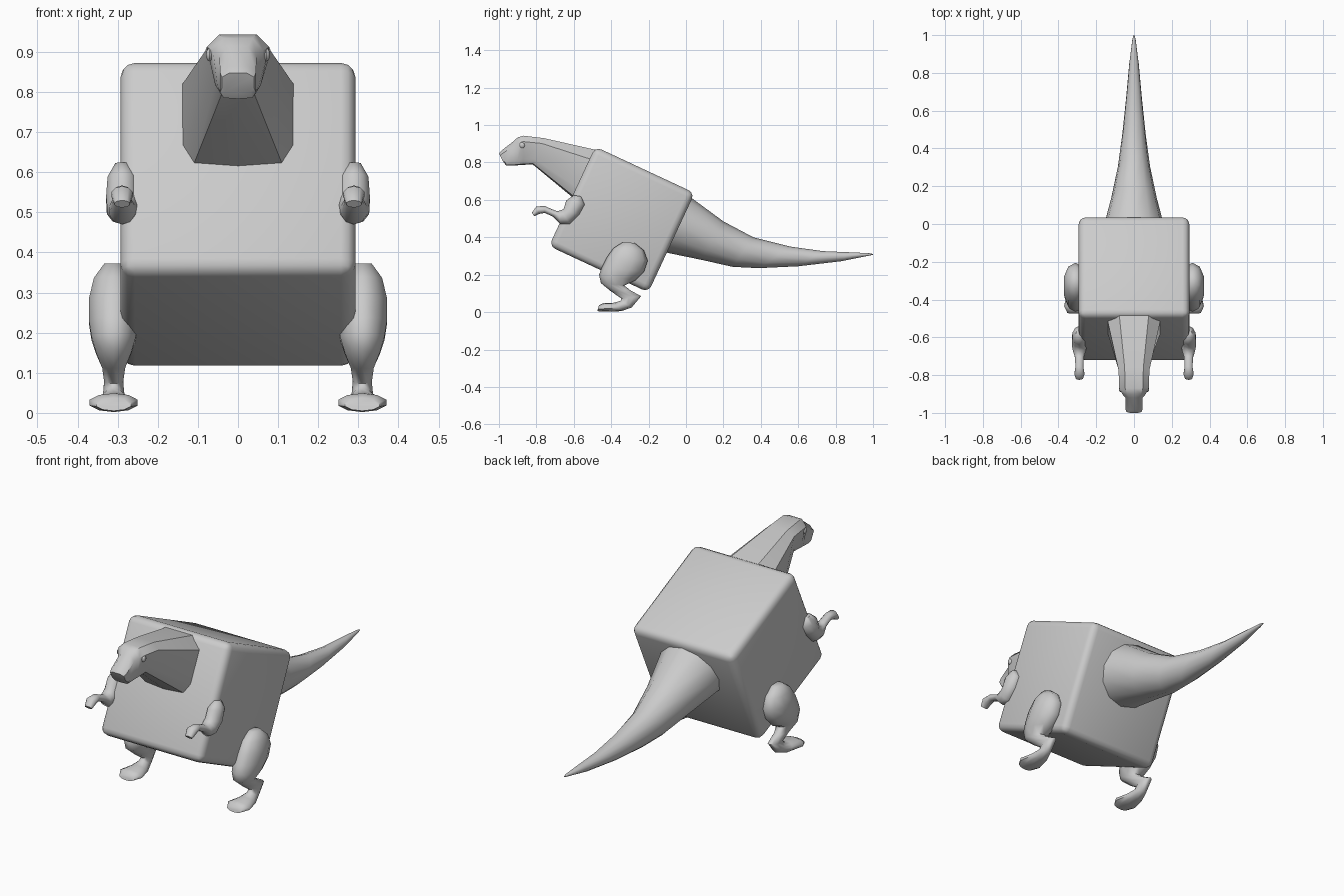
import bpy, bmesh
from math import radians, sin, cos, pi
from mathutils import Matrix, Vector

cube = bpy.data.objects.get("Cube")
if cube:
    bpy.data.objects.remove(cube, do_unlink=True)

grey = bpy.data.materials.new("plain_grey")
grey.use_nodes = True
grey.diffuse_color = (0.6, 0.6, 0.6, 1)
grey.node_tree.nodes["Principled BSDF"].inputs["Base Color"].default_value = grey.diffuse_color


def finish(name, bm, angle=40):
    """Turn a bmesh into a smooth-shaded object that keeps its hard edges."""
    bmesh.ops.recalc_face_normals(bm, faces=bm.faces)
    mesh = bpy.data.meshes.new(name)
    bm.to_mesh(mesh)
    bm.free()
    mesh.materials.append(grey)
    mesh.shade_smooth()
    mesh.set_sharp_from_angle(angle=radians(angle))
    obj = bpy.data.objects.new(name, mesh)
    bpy.context.scene.collection.objects.link(obj)
    return obj


def circle(sides):
    """Outline as (across, down) with across in -1..1 and down in 0..1."""
    steps = [2 * pi * i / sides for i in range(sides)]
    return [(sin(a), 0.5 - 0.5 * cos(a)) for a in steps]


def loft(name, sections, outline, centre_x=0, angle=40):
    """Skin rings; a section is upper y, z, lower y, z, half width, lower half width."""
    bm = bmesh.new()
    rings = []
    for section in sections:
        upper = Vector((centre_x, *section[:2]))
        lower = Vector((centre_x, *section[2:4]))
        wide, narrow = section[4], section[-1]
        ring = []
        for across, down in outline:
            point = upper.lerp(lower, down)
            point.x += across * (wide + (narrow - wide) * down)
            ring.append(bm.verts.new(point))
        rings.append(ring)
    count = len(outline)
    for first, second in zip(rings, rings[1:]):
        for i in range(count):
            j = (i + 1) % count
            bm.faces.new((first[i], first[j], second[j], second[i]))
    bm.faces.new(rings[0])
    bm.faces.new(rings[-1])
    return finish(name, bm, angle)


# Body: tilted cube with rounded edges
bm = bmesh.new()
bmesh.ops.create_cube(bm, size=0.586)
bmesh.ops.bevel(bm, geom=bm.edges[:], offset=0.036, segments=3, profile=0.5, affect='EDGES')
bmesh.ops.transform(bm, verts=bm.verts,
                    matrix=Matrix.Translation((0, -0.343, 0.495)) @ Matrix.Rotation(radians(-25), 4, 'X'))
finish("body", bm)

# Tail: tapering and levelling out towards the tip
loft("tail", [
    (0.0, 0.62, -0.13, 0.325, 0.172),
    (0.03, 0.61, -0.09, 0.315, 0.165),
    (0.2, 0.485, 0.08, 0.28, 0.12),
    (0.36, 0.4, 0.25, 0.242, 0.085),
    (0.56, 0.35, 0.39, 0.235, 0.062),
    (0.73, 0.326, 0.6, 0.245, 0.042),
    (0.87, 0.32, 0.83, 0.272, 0.025),
    (0.98, 0.315, 0.97, 0.3, 0.009),
    (1.0, 0.311, 1.0, 0.306, 0.003),
], circle(12))

# Neck and head: boxy outline narrowing into the snout
half = [(0.55, 0), (1, 0.2), (1, 0.8), (0.8, 0.97)]
boxy = [(0, 0)] + half + [(0, 1)] + [(-u, v) for u, v in reversed(half)]
loft("head", [
    (-0.46, 0.862, -0.58, 0.6, 0.142, 0.14),
    (-0.48, 0.867, -0.605, 0.612, 0.142, 0.138),
    (-0.76, 0.93, -0.82, 0.79, 0.09, 0.05),
    (-0.87, 0.943, -0.87, 0.787, 0.085, 0.05),
    (-0.9, 0.934, -0.9, 0.785, 0.066, 0.048),
    (-0.92, 0.915, -0.92, 0.783, 0.046, 0.046),
    (-0.985, 0.865, -0.96, 0.783, 0.045, 0.045),
    (-1.0, 0.847, -0.975, 0.8, 0.04, 0.04),
], boxy)

arm = [
    (-0.6, 0.625, -0.56, 0.618, 0.018),
    (-0.64, 0.597, -0.54, 0.575, 0.038),
    (-0.655, 0.55, -0.57, 0.52, 0.042),
    (-0.67, 0.545, -0.62, 0.47, 0.04),
    (-0.685, 0.54, -0.67, 0.47, 0.034),
    (-0.7, 0.543, -0.71, 0.51, 0.025),
    (-0.755, 0.567, -0.755, 0.53, 0.022),
    (-0.8, 0.565, -0.785, 0.525, 0.028),
    (-0.825, 0.53, -0.81, 0.512, 0.02),
]
leg = [
    (-0.34, 0.373, -0.275, 0.37, 0.025),
    (-0.39, 0.34, -0.225, 0.33, 0.052),
    (-0.425, 0.29, -0.205, 0.275, 0.065),
    (-0.45, 0.24, -0.225, 0.215, 0.065),
    (-0.465, 0.2, -0.27, 0.17, 0.058),
    (-0.455, 0.155, -0.33, 0.142, 0.046),
    (-0.4, 0.11, -0.295, 0.115, 0.03),
    (-0.345, 0.073, -0.24, 0.085, 0.025),
    (-0.35, 0.06, -0.29, 0.025, 0.028),
    (-0.385, 0.05, -0.345, 0.005, 0.045),
    (-0.44, 0.049, -0.43, 0.002, 0.063),
    (-0.465, 0.037, -0.475, 0.005, 0.045),
]

# Paired limbs and eyes
for side, sign in (("left", 1), ("right", -1)):
    loft(side + "_arm", arm, circle(10), sign * 0.289, 60)
    loft(side + "_leg", leg, circle(10), sign * 0.31, 60)
    bm = bmesh.new()
    bmesh.ops.create_uvsphere(bm, u_segments=10, v_segments=6, radius=0.015)
    bmesh.ops.scale(bm, vec=(0.6, 1, 1.1), verts=bm.verts)
    bmesh.ops.translate(bm, vec=(sign * 0.071, -0.875, 0.893), verts=bm.verts)
    finish(side + "_eye", bm)
